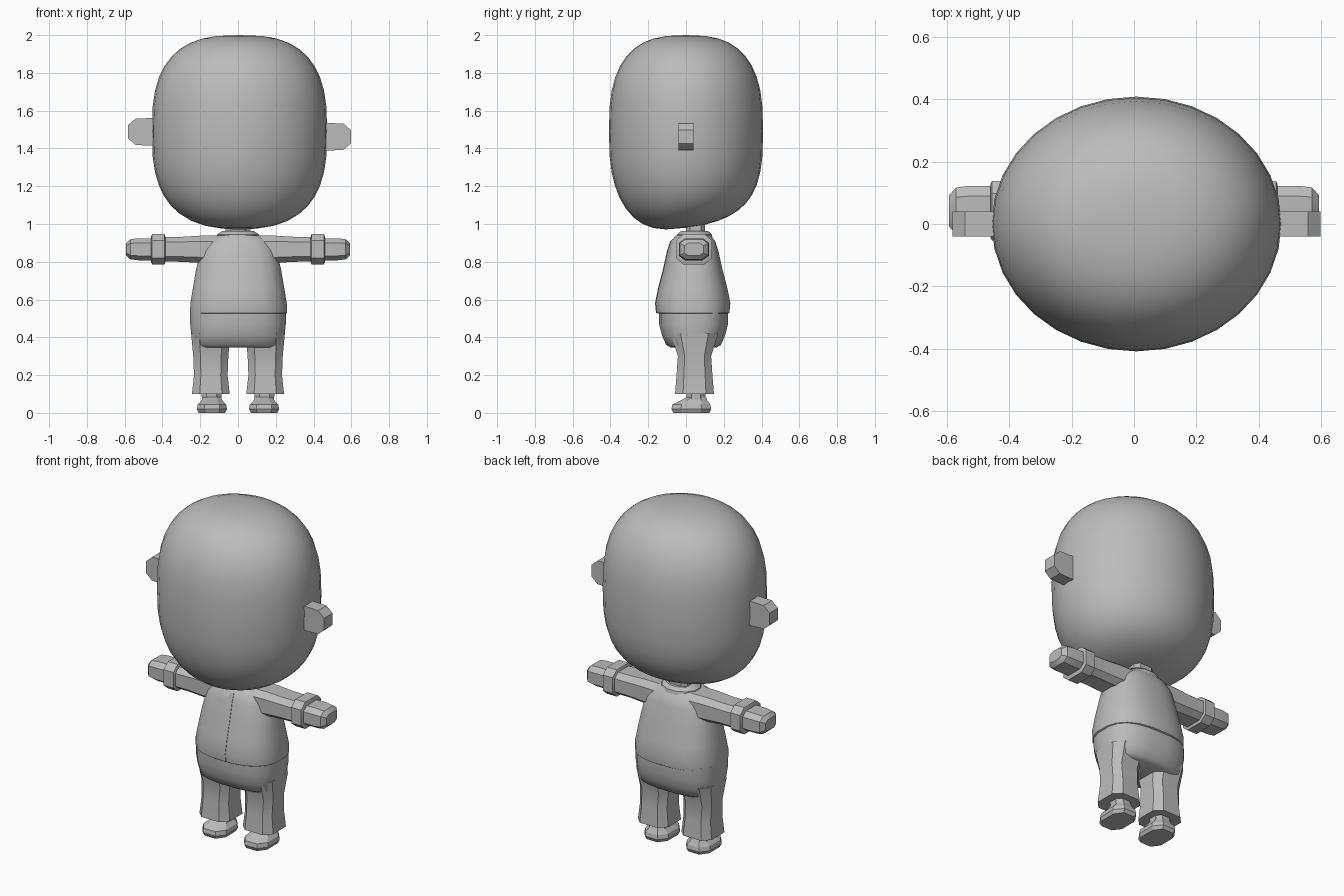
import bpy, bmesh, math

if "Cube" in bpy.data.objects:
    bpy.data.objects.remove(bpy.data.objects["Cube"])

COLOUR = (.5, .5, .5, 1)
grey = bpy.data.materials.new("plain grey")
grey.use_nodes = True
grey.diffuse_color = COLOUR
grey.node_tree.nodes["Principled BSDF"].inputs["Base Color"].default_value = COLOUR


def finish(name, bm, angle):
    """Turn a bmesh into a named grey object, smooth below the given angle."""
    bmesh.ops.recalc_face_normals(bm, faces=bm.faces)
    mesh = bpy.data.meshes.new(name)
    bm.to_mesh(mesh)
    bm.free()
    mesh.materials.append(grey)
    obj = bpy.data.objects.new(name, mesh)
    bpy.context.collection.objects.link(obj)
    bpy.ops.object.select_all(action="DESELECT")
    obj.select_set(True)
    bpy.context.view_layer.objects.active = obj
    bpy.ops.object.shade_smooth_by_angle(angle=math.radians(angle))
    return obj


def signed_power(value, power):
    return math.copysign(abs(value) ** power, value)


def loft(name, centre, rings, sides=8, power=.6, angle=25, along_x=0):
    """Stack rounded rings of (distance, half width, half depth) upwards, or sideways along x."""
    bm = bmesh.new()
    loops = []
    widest = math.cos(math.pi / sides) ** power
    for distance, half_u, half_v in rings:
        loop = []
        for i in range(sides):
            turn = math.tau * (i + .5) / sides
            u = centre[0] + half_u * signed_power(math.cos(turn), power) / widest
            v = centre[1] + half_v * signed_power(math.sin(turn), power) / widest
            point = (along_x * distance, u, v) if along_x else (u, v, distance)
            loop.append(bm.verts.new(point))
        loops.append(loop)
    for lower, upper in zip(loops, loops[1:]):
        for i in range(sides):
            bm.faces.new((lower[i - 1], lower[i], upper[i], upper[i - 1]))
    bm.faces.new(loops[0])
    bm.faces.new(loops[-1])
    return finish(name, bm, angle)


# Head: a squared-off ball whose underside rises towards the back
bm = bmesh.new()
bmesh.ops.create_uvsphere(bm, u_segments=32, v_segments=20, radius=1)
for vert in bm.verts:
    x, y, z = vert.co
    radius = math.hypot(x, y)
    swell = max(radius, .001) ** -.27
    height = signed_power(z, .73)
    depth = .408 * y * swell
    rise = .13 * depth * max(0, -height) ** 4
    vert.co = (.464 * x * swell, depth, 1.49 + .51 * height + rise)
head = finish("head", bm, 80)
head.location.x = .008

# Neck and collar
BODY_Y = .037
loft("neck", (0, .05), [(.9, .065, .05), (1.04, .065, .05)])
loft("collar", (0, .045), [(.915, .12, .098), (.945, .11, .092), (.962, .085, .072)],
     sides=12, power=1)

# Shirt flares down to a hem that overhangs the trousers
shirt_rings = [(.525, .25, .185), (.53, .257, .193), (.58, .255, .198), (.66, .242, .182),
               (.76, .225, .156), (.86, .2, .134), (.91, .167, .117), (.94, .12, .09)]
loft("shirt", (.003, BODY_Y), shirt_rings, sides=20, power=.8, angle=40)

# Front opening of the shirt: a thin strip that follows the chest
bm = bmesh.new()
strip = []
for z, half_width, half_depth in shirt_rings[1:-1]:
    front = BODY_Y - half_depth
    edge = [(.004, front), (.004, front - .003), (.03, front - .003), (.03, front)]
    strip.append([bm.verts.new((x, y, z)) for x, y in edge])
for lower, upper in zip(strip, strip[1:]):
    for i in range(len(lower) - 1):
        bm.faces.new((lower[i], lower[i + 1], upper[i + 1], upper[i]))
finish("shirt_placket", bm, 30)

# Trouser seat
loft("trouser_seat", (0, .04),
     [(.345, .22, .12), (.36, .238, .145), (.41, .247, .167), (.47, .253, .182), (.54, .253, .182)],
     sides=20, power=.75, angle=40)

for side, label in ((1, "left"), (-1, "right")):
    # Trouser leg, ankle and shoe
    loft(label + "_trouser_leg", (side * .144, .045),
         [(.1, .1, .103), (.2, .089, .095), (.3, .093, .088), (.42, .104, .125)])
    loft(label + "_ankle", (side * .14, .053), [(.06, .05, .05), (.13, .055, .05)], power=.8)
    shoe = loft(label + "_shoe", (side * .138, 0),
                [(0, .07, .095), (.02, .08, .105), (.045, .075, .1), (.066, .055, .07),
                 (.085, .048, .05)], power=.75, angle=20)
    shoe.location.y = .028
    # The upper rings sit back over the heel, leaving a longer toe
    for vert in shoe.data.vertices:
        vert.co.y += max(0, vert.co.z - .045) * .7

    # Arm: sleeve, cuff and mitten hand
    arm_centre = (.042, .866)
    for part, rings in (
            ("_sleeve", [(.1, .092, .072), (.2, .089, .072), (.3, .084, .066), (.4, .084, .065)]),
            ("_cuff", [(.385, .087, .068), (.39, .095, .08), (.455, .095, .08), (.46, .085, .068)]),
            ("_hand", [(.44, .08, .058), (.53, .08, .058), (.57, .075, .053), (.592, .05, .033)])):
        loft(label + part, arm_centre, rings, along_x=side)

    # Ear: a chunky block clipped at the outer edge, one side slightly lower
    ear = loft(label + "_ear", (0, 1.475 - .013 * side),
               [(.4, .04, .075), (.55, .04, .07), (.59, .04, .035)], sides=4, along_x=side)
    ear.location.x = head.location.x
